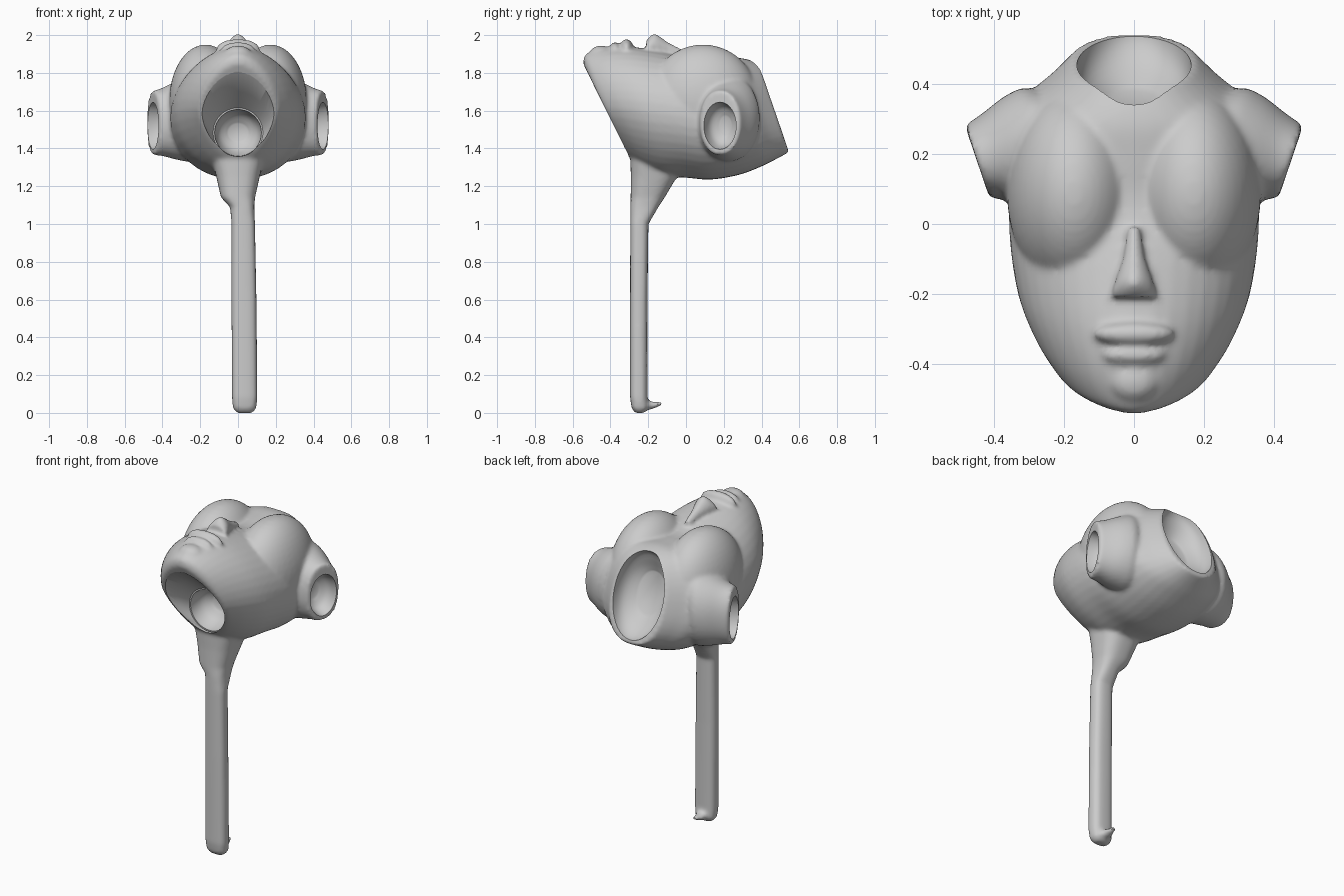
import bpy, bmesh
from math import cos, sin, pi
from mathutils import Vector, Matrix

if "Cube" in bpy.data.objects:
    bpy.data.objects.remove(bpy.data.objects["Cube"])


def curve(p0, p1, p2, p3, t):
    return p1 + 0.5 * t * ((p2 - p0) + t * ((2*p0 - 5*p1 + 4*p2 - p3) + t * (3*(p1 - p2) + p3 - p0)))


def loft(bm, rings, steps=4, n=40, power=(2, 2)):
    """Closed skin through rings (centre, half axis u, half axis v); power = roundness from first to last."""
    R = [[Vector(a) for a in r] for r in rings]
    seq = []
    for i in range(len(R) - 1):
        q = [R[max(i-1, 0)], R[i], R[i+1], R[min(i+2, len(R)-1)]]
        for s in range(steps):
            seq.append([curve(q[0][k], q[1][k], q[2][k], q[3][k], s / steps) for k in range(3)])
    seq.append(R[-1])
    loops = []
    for i, (c, u, v) in enumerate(seq):
        p = power[0] + (power[1] - power[0]) * i / (len(seq) - 1)
        loop = []
        for j in range(n):
            a, b = cos(2*pi*j/n), sin(2*pi*j/n)
            k = (abs(a)**p + abs(b)**p) ** (-1/p)
            loop.append(bm.verts.new(c + u*a*k + v*b*k))
        loops.append(loop)
    for A, B in zip(loops, loops[1:]):
        for j in range(n):
            bm.faces.new((A[j], A[(j+1) % n], B[(j+1) % n], B[j]))
    bm.faces.new(loops[0])
    bm.faces.new(loops[-1])


def slices(table):
    """Rings from (top y, top z, bottom y, bottom z, half width)."""
    return [((0, (a+c)/2, (b+d)/2), (w, 0, 0), (0, (a-c)/2, (b-d)/2)) for a, b, c, d, w in table]


def ball(bm, c, r):
    bmesh.ops.create_uvsphere(bm, u_segments=40, v_segments=24, radius=1,
                              matrix=Matrix.Translation(c) @ Matrix.Diagonal((*r, 1)))


def finish(bm, name):
    bmesh.ops.recalc_face_normals(bm, faces=bm.faces)
    me = bpy.data.meshes.new(name)
    bm.to_mesh(me)
    bm.free()
    ob = bpy.data.objects.new(name, me)
    bpy.context.collection.objects.link(ob)
    return ob


bm = bmesh.new()
# head and torso shell, chin to collar
loft(bm, slices([(-.545, 1.85, -.305, 1.36, .208), (-.53, 1.90, -.27, 1.32, .232),
                 (-.44, 1.935, -.21, 1.28, .282), (-.30, 1.94, -.12, 1.25, .33),
                 (-.12, 1.91, 0, 1.245, .355), (.05, 1.87, .13, 1.235, .36),
                 (.18, 1.875, .28, 1.26, .36), (.27, 1.88, .40, 1.305, .33),
                 (.33, 1.87, .48, 1.345, .245), (.385, 1.85, .545, 1.38, .176)]), power=(1.6, 2.4))
for s in (1, -1):
    # rounded chest
    ball(bm, (.172*s, .09, 1.65), (.192, .295, .30))
    # shoulder stubs
    loft(bm, [((.15*s, .25, 1.58), (.05*s, .10, 0), (0, 0, .23)),
              ((.25*s, .225, 1.56), (.05*s, .165, 0), (0, 0, .23)),
              ((.32*s, .21, 1.55), (.045*s, .16, 0), (0, 0, .21)),
              ((.40*s, .192, 1.54), (.035*s, .125, 0), (0, 0, .18)),
              ((.45*s, .18, 1.535), (.035*s, .103, 0), (0, 0, .17))], power=(2, 2.2))
# nose
loft(bm, [((0, -.01, 1.90), (.02, 0, 0), (0, 0, .02)),
          ((0, -.09, 1.925), (.03, 0, 0), (0, 0, .035)),
          ((0, -.165, 1.94), (.055, 0, 0), (0, 0, .068)),
          ((0, -.21, 1.93), (.07, 0, 0), (0, 0, .045))], power=(1.6, 1.6))
# lips and chin
ball(bm, (0, -.315, 1.93), (.115, .035, .05))
ball(bm, (0, -.375, 1.925), (.09, .03, .038))
ball(bm, (0, -.45, 1.90), (.07, .06, .045))
# handle with flared top
loft(bm, [((x, y, z), (hx, 0, 0), (0, hy, 0)) for z, x, y, hx, hy in [
    (0, .035, -.245, .042, .025), (.025, .035, -.245, .062, .043), (.08, .035, -.25, .067, .046),
    (.6, .032, -.25, .066, .046), (1.0, .028, -.247, .062, .048), (1.09, .022, -.22, .064, .074),
    (1.14, .0, -.203, .09, .09), (1.25, 0, -.17, .115, .122), (1.36, 0, -.165, .14, .13)]],
    steps=1, power=(3, 2.6))
# small toe at the handle base
loft(bm, [((.035, -.24, .045), (.05, 0, 0), (0, 0, .035)),
          ((.035, -.18, .04), (.03, 0, 0), (0, 0, .02)),
          ((.035, -.125, .05), (.012, 0, 0), (0, 0, .01))])
figure = finish(bm, "mask_torso_on_handle")
m = figure.modifiers.new("fuse", 'REMESH')
m.mode, m.voxel_size = 'VOXEL', 0.011
m = figure.modifiers.new("soften", 'SMOOTH')
m.factor, m.iterations = 0.5, 7

# hollows: under the chin, at the collar, and at each arm
cutters = []
bm = bmesh.new()
loft(bm, slices([(-.62, 1.83, -.42, 1.35, .195), (-.53, 1.81, -.32, 1.37, .195),
                 (-.39, 1.70, -.29, 1.36, .165), (-.285, 1.615, -.275, 1.352, .132)]),
     steps=1, power=(1.6, 2))
cutters.append(finish(bm, "chin_hollow_cutter"))
bm = bmesh.new()
loft(bm, slices([(-.34, 1.605, -.34, 1.36, .123), (-.27, 1.605, -.27, 1.36, .123),
                 (-.20, 1.58, -.20, 1.39, .10), (-.16, 1.53, -.16, 1.44, .05)]))
cutters.append(finish(bm, "neck_hole_cutter"))
bm = bmesh.new()
loft(bm, slices([(.45, 1.89, .62, 1.42, .163), (.345, 1.87, .535, 1.40, .163),
                 (.31, 1.79, .46, 1.43, .14), (.29, 1.72, .38, 1.50, .08)]), power=(1.9, 2.2))
cutters.append(finish(bm, "collar_cutter"))
for s, side in ((1, "right"), (-1, "left")):
    bm = bmesh.new()
    loft(bm, [((.52*s, .158, 1.52), (.03*s, .085, 0), (0, 0, .125)),
              ((.45*s, .18, 1.52), (.03*s, .085, 0), (0, 0, .125)),
              ((.39*s, .20, 1.52), (.025*s, .07, 0), (0, 0, .10)),
              ((.36*s, .21, 1.52), (.01*s, .03, 0), (0, 0, .05))])
    cutters.append(finish(bm, side + "_arm_cutter"))
for c in cutters:
    c.hide_render = True
    m = figure.modifiers.new(c.name, 'BOOLEAN')
    m.operation, m.object, m.solver = 'DIFFERENCE', c, 'EXACT'

# bake the modifiers, drop the cutters, smooth while keeping rims crisp
bpy.context.view_layer.objects.active = figure
for m in list(figure.modifiers):
    bpy.ops.object.modifier_apply(modifier=m.name)
for c in cutters:
    bpy.data.objects.remove(c)
bpy.ops.object.select_all(action='DESELECT')
figure.select_set(True)
bpy.ops.object.shade_smooth_by_angle(angle=0.7)
